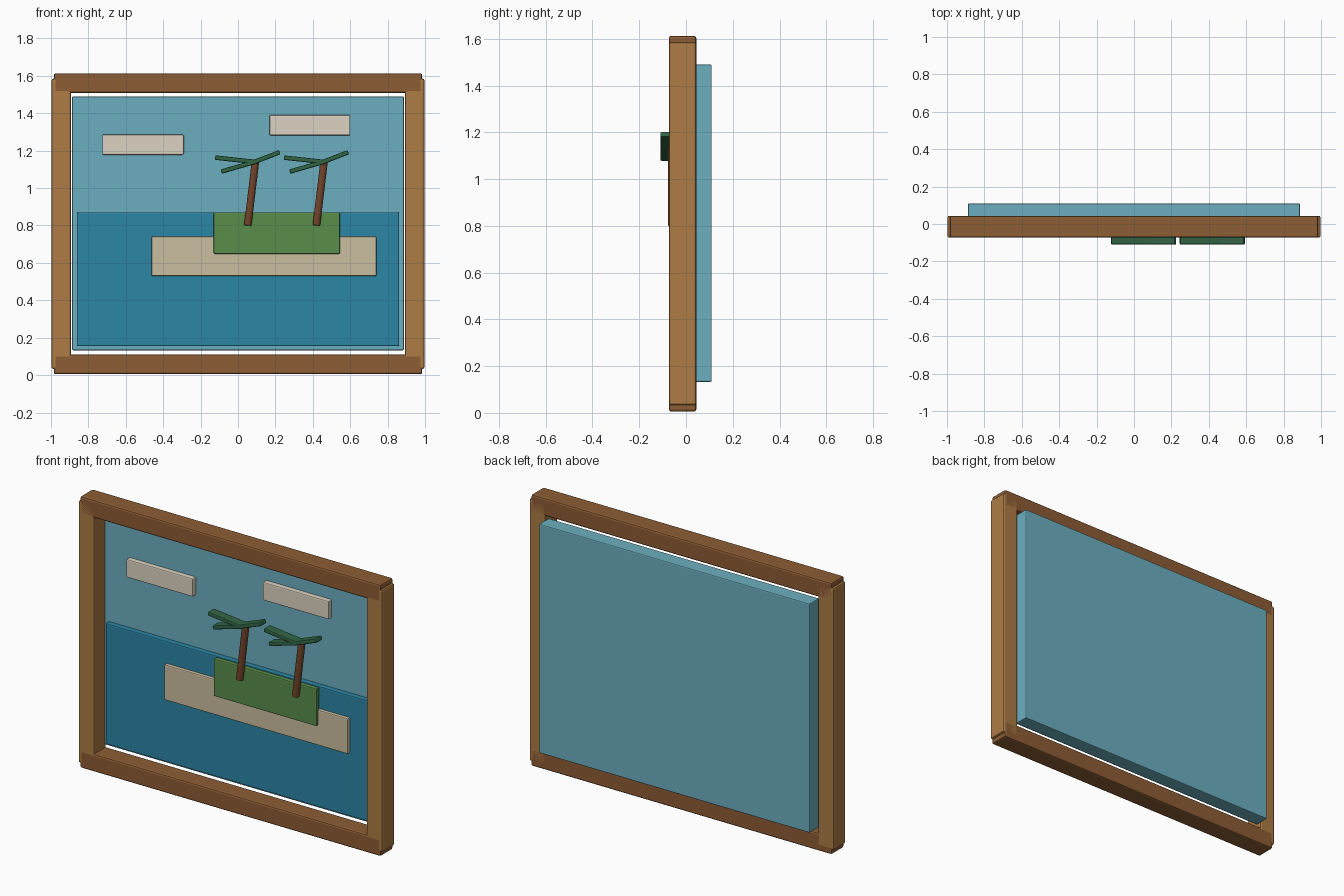
import bpy, math
from mathutils import Vector

if "Cube" in bpy.data.objects:
    bpy.data.objects.remove(bpy.data.objects["Cube"])


def material(name, rgb):
    m = bpy.data.materials.new(name)
    m.diffuse_color = (*rgb, 1)
    m.use_nodes = True
    m.node_tree.nodes["Principled BSDF"].inputs["Base Color"].default_value = m.diffuse_color
    return m


WOOD = material("wood", (0.27, 0.11, 0.035))
WOOD_LIGHT = material("light_wood", (0.42, 0.20, 0.06))
SKY = material("sky_blue", (0.15, 0.43, 0.53))
SEA = material("sea_blue", (0.025, 0.24, 0.38))
SAND = material("sand", (0.60, 0.52, 0.35))
GRASS = material("grass", (0.10, 0.27, 0.07))
CLOUD = material("cloud", (0.72, 0.65, 0.54))
TRUNK = material("trunk_brown", (0.17, 0.06, 0.025))
LEAF = material("leaf_green", (0.03, 0.13, 0.06))


def finish(name, mat, bevel):
    ob = bpy.context.object
    ob.name = name
    ob.data.materials.append(mat)
    if bevel:
        b = ob.modifiers.new("bevel", 'BEVEL')
        b.width = bevel
        b.segments = 2
    return ob


def box(name, mat, x, y, z, bevel=0.006):
    """Bevelled box from (min, max) ranges."""
    lo, hi = Vector((x[0], y[0], z[0])), Vector((x[1], y[1], z[1]))
    bpy.ops.mesh.primitive_cube_add(size=1, location=(lo + hi) / 2)
    bpy.context.object.scale = hi - lo
    bpy.ops.object.transform_apply(location=False, rotation=False, scale=True)
    return finish(name, mat, bevel)


def frond(name, a, b, y, depth, thick):
    """Slanted bar between two (x, z) points."""
    dx, dz = b[0] - a[0], b[1] - a[1]
    bpy.ops.mesh.primitive_cube_add(size=1)
    ob = bpy.context.object
    ob.scale = (math.hypot(dx, dz), depth, thick)
    bpy.ops.object.transform_apply(location=False, rotation=False, scale=True)
    ob.location = ((a[0] + b[0]) / 2, y, (a[1] + b[1]) / 2)
    ob.rotation_euler = (0, -math.atan2(dz, dx), 0)
    return finish(name, LEAF, 0.006)


# Frame rails
FY = (-0.073, 0.044)
box("frame_bottom", WOOD, (-0.985, 0.985), FY, (0.005, 0.11), 0.01)
box("frame_top", WOOD, (-0.985, 0.985), FY, (1.508, 1.613), 0.01)
for side, s in (("left", -1), ("right", 1)):
    box("frame_" + side, WOOD_LIGHT, sorted((s * 0.893, s * 0.997)), FY, (0.033, 1.585), 0.01)

# Layered picture panels
box("sky_panel", SKY, (-0.887, 0.887), (0.02, 0.11), (0.133, 1.49))
box("sea_panel", SEA, (-0.862, 0.862), (-0.01, 0.03), (0.155, 0.87))
box("sand_bar", SAND, (-0.462, 0.74), (-0.03, 0.0), (0.53, 0.74))
box("grass_island", GRASS, (-0.13, 0.545), (-0.045, -0.015), (0.648, 0.87))
box("cloud_left", CLOUD, (-0.725, -0.29), (-0.01, 0.025), (1.178, 1.286))
box("cloud_right", CLOUD, (0.168, 0.6), (-0.01, 0.025), (1.282, 1.39))

# Palm trees
for n, ox in ((1, 0.0), (2, 0.367)):
    p, q = Vector((0.052 + ox, -0.058, 0.80)), Vector((0.093 + ox, -0.058, 1.14))
    d = q - p
    bpy.ops.mesh.primitive_cylinder_add(vertices=12, radius=0.02, depth=d.length,
                                        location=(p + q) / 2,
                                        rotation=d.to_track_quat('Z', 'Y').to_euler())
    finish(f"palm_trunk_{n}", TRUNK, 0.004)
    for k, (a, b) in enumerate((((-0.122, 1.163), (0.1, 1.139)),
                                ((-0.09, 1.088), (0.1, 1.143)),
                                ((0.083, 1.138), (0.223, 1.192)))):
        frond(f"palm_frond_{n}_{k + 1}", (a[0] + ox, a[1]), (b[0] + ox, b[1]),
              -0.082, 0.056, 0.024)
